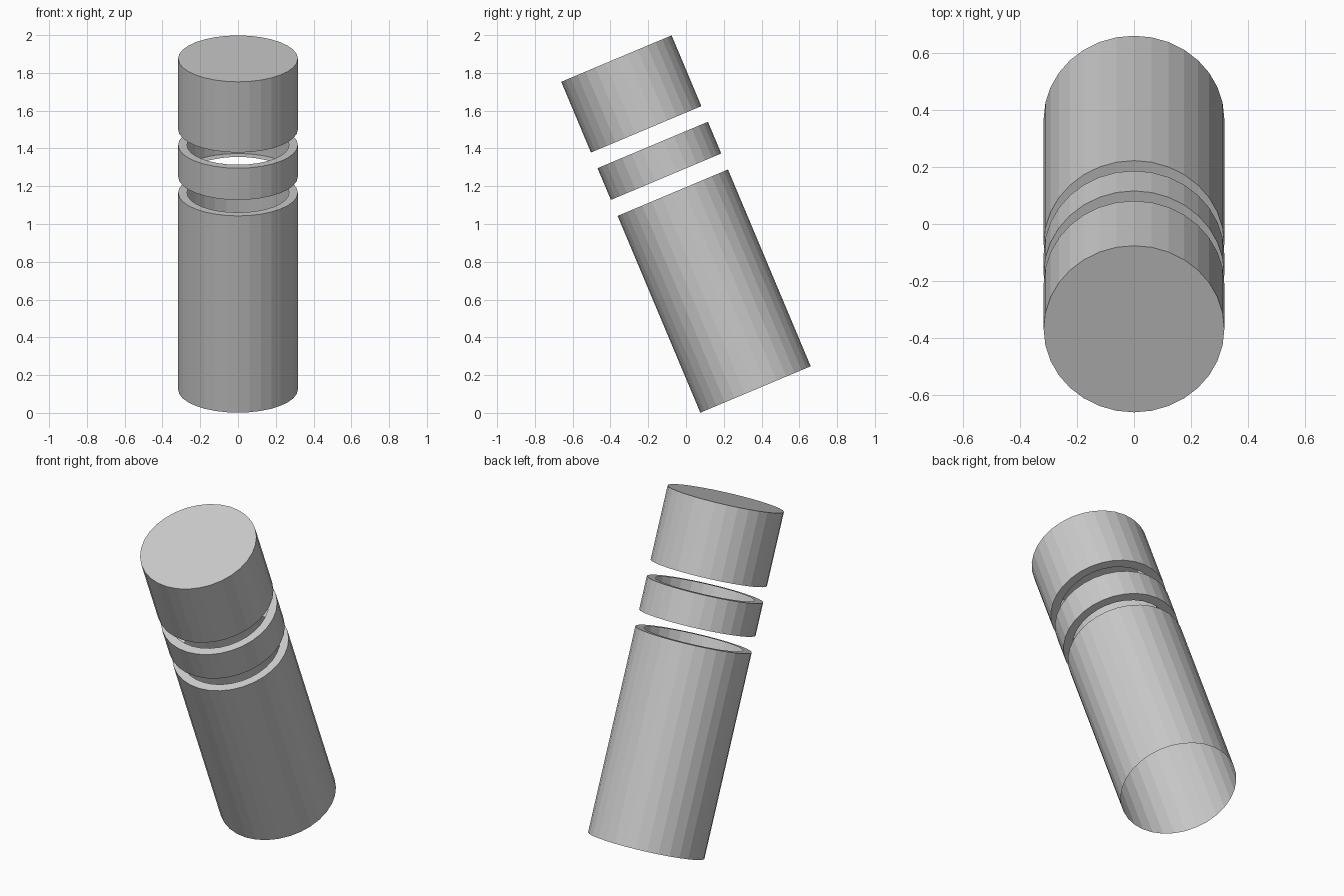
import bpy, math
from mathutils import Matrix, Vector

if "Cube" in bpy.data.objects:
    bpy.data.objects.remove(bpy.data.objects["Cube"])

SIDES, R, RIN = 32, 0.317, 0.27
TILT = Matrix.Rotation(math.radians(22.8), 4, 'X')
BASE = Vector((0, 0.368, 0.124))


def lathe(name, profile, close_top=False):
    """Spin a (radius, height) profile round the leaning axis."""
    verts, faces = [], []
    for r, h in profile:
        for i in range(SIDES):
            a = 2 * math.pi * i / SIDES
            verts.append(BASE + TILT @ Vector((r * math.cos(a), r * math.sin(a), h)))
    for k in range(len(profile) - 1):
        for i in range(SIDES):
            j = (i + 1) % SIDES
            faces.append((k * SIDES + i, k * SIDES + j,
                          (k + 1) * SIDES + j, (k + 1) * SIDES + i))
    if close_top:
        n = (len(profile) - 1) * SIDES
        faces.append(tuple(range(n, n + SIDES)))
    mesh = bpy.data.meshes.new(name)
    mesh.from_pydata(verts, [], faces)
    ob = bpy.data.objects.new(name, mesh)
    bpy.context.collection.objects.link(ob)
    return ob


# Long lower tube: open underneath, with an inward lip at the top
lathe("lower_tube", [(R, 0), (R, 1.13), (RIN, 1.13)])

# Middle band: lip at both ends
lathe("middle_band", [(RIN, 1.222), (R, 1.222), (R, 1.404), (RIN, 1.404)])

# Upper cap: lip below, closed on top
lathe("upper_cap", [(RIN, 1.494), (R, 1.494), (R, 1.90)], close_top=True)
